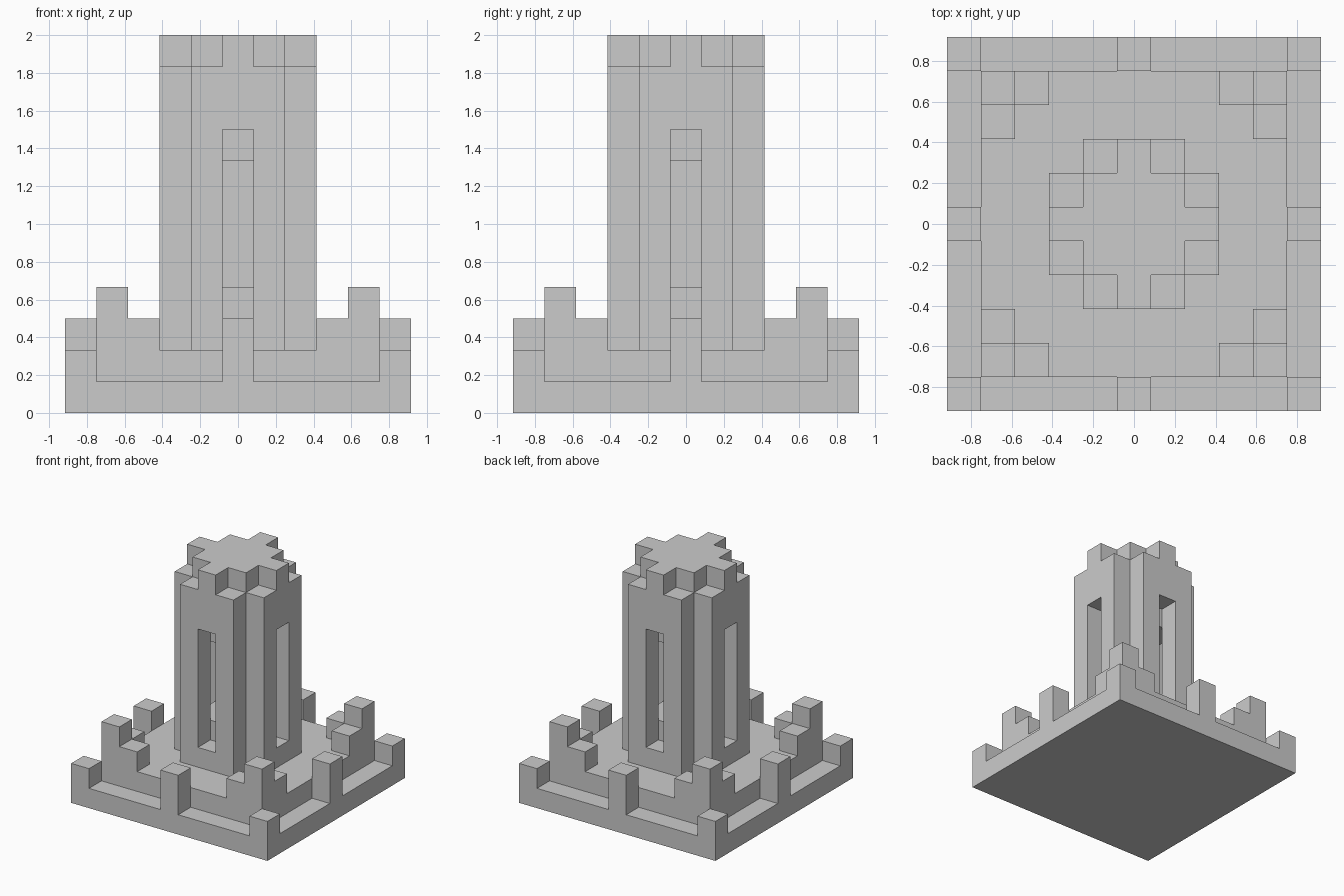
import bpy, bmesh, math
from itertools import product

if "Cube" in bpy.data.objects:
    bpy.data.objects.remove(bpy.data.objects["Cube"])

U = 1 / 6  # edge length of one block


def block(xs, ys, zs):
    """Set of grid cells covering inclusive x/y ranges and z levels [z0, z1)."""
    return set(product(range(xs[0], xs[1] + 1), range(ys[0], ys[1] + 1), range(*zs)))


def turned(cells):
    """Repeat cells at all four quarter turns."""
    out = set()
    for x, y, z in cells:
        out |= {(x, y, z), (-y, x, z), (-x, -y, z), (y, -x, z)}
    return out


def build(name, cells):
    """Skin a set of cells with its exposed faces only and merge flat areas."""
    bm = bmesh.new()
    for c in cells:
        for axis, s in product(range(3), (-1, 1)):
            n = list(c)
            n[axis] += s
            if tuple(n) in cells:
                continue
            a, b = (axis + 1) % 3, (axis + 2) % 3
            corners = [(-.5, -.5), (.5, -.5), (.5, .5), (-.5, .5)][::s]
            verts = []
            for da, db in corners:
                p = [c[0], c[1], c[2] + .5]
                p[axis] += s * .5
                p[a] += da
                p[b] += db
                verts.append(bm.verts.new([v * U for v in p]))
            bm.faces.new(verts)
    bmesh.ops.remove_doubles(bm, verts=bm.verts, dist=1e-4)
    bmesh.ops.dissolve_limit(bm, angle_limit=math.radians(1),
                             verts=bm.verts, edges=bm.edges)
    mesh = bpy.data.meshes.new(name)
    bm.to_mesh(mesh)
    bm.free()
    obj = bpy.data.objects.new(name, mesh)
    bpy.context.collection.objects.link(obj)
    return obj


# Stepped base: wide slab, raised platform, edge posts and corner walls
base = block((-5, 5), (-5, 5), (0, 1)) | block((-4, 4), (-4, 4), (1, 2))
base |= turned(block((5, 5), (5, 5), (1, 2)))    # low corner posts
base |= turned(block((5, 5), (0, 0), (1, 3)))    # mid-edge posts
base |= turned(block((4, 4), (4, 4), (2, 4)))    # tall inner corners
base |= turned(block((3, 3), (4, 4), (2, 3)) | block((4, 4), (3, 3), (2, 3)))
build("stepped_base", base)

# Tower shaft with notched corners and a cross-shaped crown
tower = block((-2, 2), (-1, 1), (2, 11)) | block((-1, 1), (-2, 2), (2, 11))
tower |= block((-1, 1), (-1, 1), (11, 12)) | turned(block((2, 2), (0, 0), (11, 12)))

# Slit windows on each side, opening into a chamber around a central pillar
tower -= turned(block((2, 2), (0, 0), (3, 9)))
tower -= block((-1, 1), (-1, 1), (4, 8)) - block((0, 0), (0, 0), (4, 8))
build("tower", tower)
